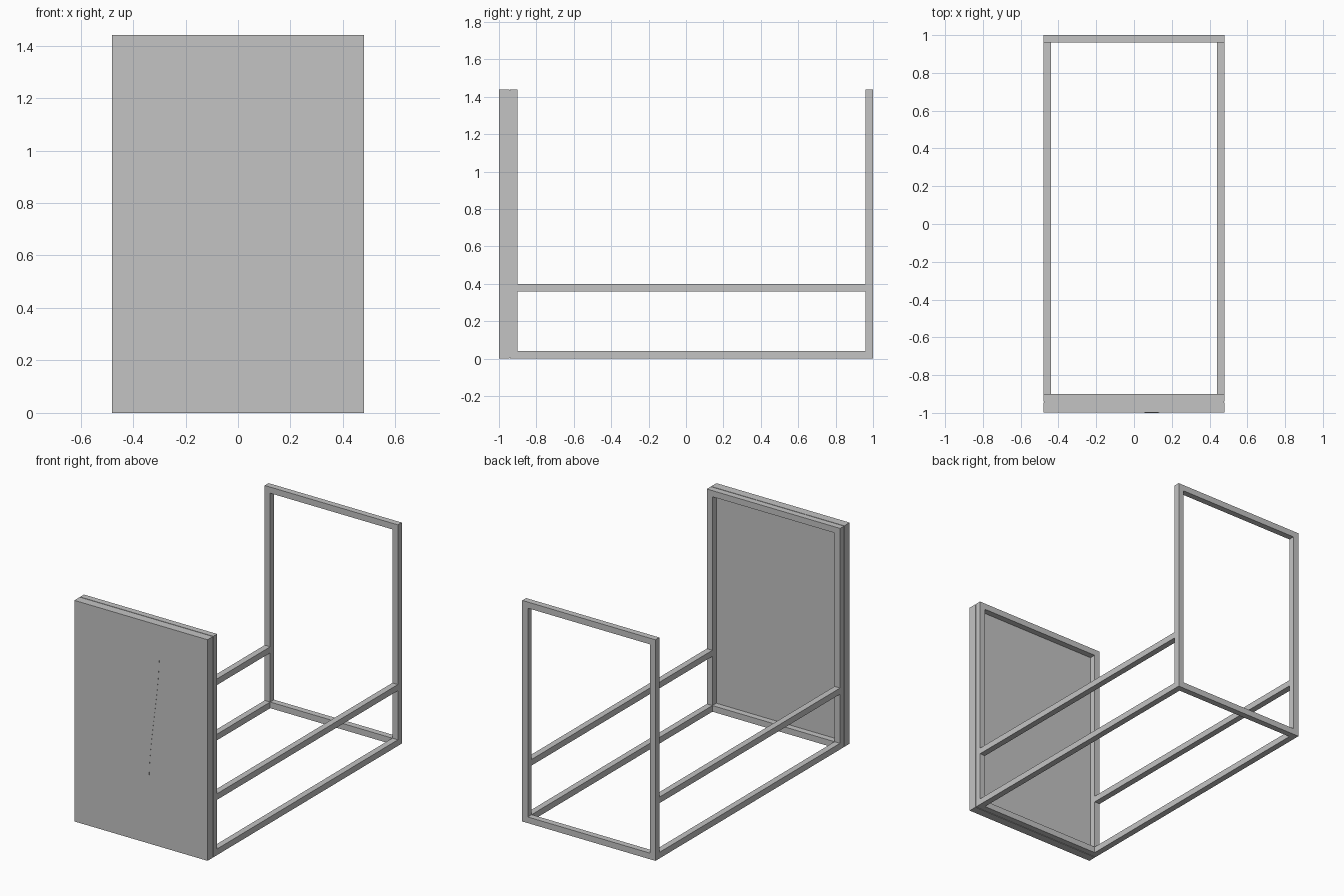
import bpy
import bmesh
from mathutils import Matrix, Vector

cube = bpy.data.objects.get("Cube")
if cube:
    bpy.data.objects.remove(cube, do_unlink=True)

HALF_W = 0.48      # half width of the stand
HEIGHT = 1.44
BAR = 0.04         # square bar section

grey = bpy.data.materials.new("satin_grey")
grey.use_nodes = True
tone = (0.55, 0.55, 0.55, 1)
grey.diffuse_color = tone
grey.node_tree.nodes["Principled BSDF"].inputs["Base Color"].default_value = tone


def finish(name, bm, thickness=0):
    """Make the object; a flat sheet gets an even thickness."""
    bmesh.ops.recalc_face_normals(bm, faces=bm.faces)
    mesh = bpy.data.meshes.new(name)
    bm.to_mesh(mesh)
    bm.free()
    mesh.materials.append(grey)
    obj = bpy.data.objects.new(name, mesh)
    bpy.context.collection.objects.link(obj)
    if thickness:
        solid = obj.modifiers.new("thickness", 'SOLIDIFY')
        solid.thickness = thickness
        solid.offset = 0


def box(name, low, high):
    low, high = Vector(low), Vector(high)
    bm = bmesh.new()
    place = Matrix.Translation((low + high) / 2) @ Matrix.Diagonal((*(high - low), 1))
    bmesh.ops.create_cube(bm, size=1, matrix=place)
    finish(name, bm)


def end_frame(name, y):
    """Upright rectangular ring, one bar thick, centred on y."""
    bm = bmesh.new()
    loops = []
    for inset in (0, BAR):
        w, low, high = HALF_W - inset, inset, HEIGHT - inset
        corners = [(-w, low), (w, low), (w, high), (-w, high)]
        loops.append([bm.verts.new((x, y, z)) for x, z in corners])
    outer, inner = loops
    for i in range(4):
        j = (i + 1) % 4
        bm.faces.new((outer[i], outer[j], inner[j], inner[i]))
    finish(name, bm, BAR)


# End frames
end_frame("front_frame", -0.92)
end_frame("back_frame", 0.98)

# Side rails, mirrored left and right
for side, sign in (("left", 1), ("right", -1)):
    xs = sorted((sign * HALF_W, sign * (HALF_W - BAR)))
    for level, z in (("lower", 0), ("middle", 0.36)):
        box(f"{side}_{level}_rail", (xs[0], -0.90, z), (xs[1], 0.96, z + BAR))

# Front panel with a narrow shadow gap behind it
box("front_panel", (-HALF_W, -0.999, 0), (HALF_W, -0.944, HEIGHT))
box("panel_backing", (-HALF_W + 0.005, -0.944, 0.005),
    (HALF_W - 0.005, -0.94, HEIGHT - 0.005))

# Fine curved seam on the panel face
STEPS = 24
bm = bmesh.new()
rows = []
for i in range(STEPS + 1):
    t = i / STEPS
    s = min(t / 0.85, 1)
    x = 0.057 + 0.075 * s * s * (3 - 2 * s)
    z = 0.39 + (HEIGHT - 0.39) * t
    rows.append([bm.verts.new((x + dx, -0.9995, z)) for dx in (-0.002, 0.002)])
for a, b in zip(rows, rows[1:]):
    bm.faces.new((a[0], a[1], b[1], b[0]))
finish("panel_seam", bm, 0.001)
